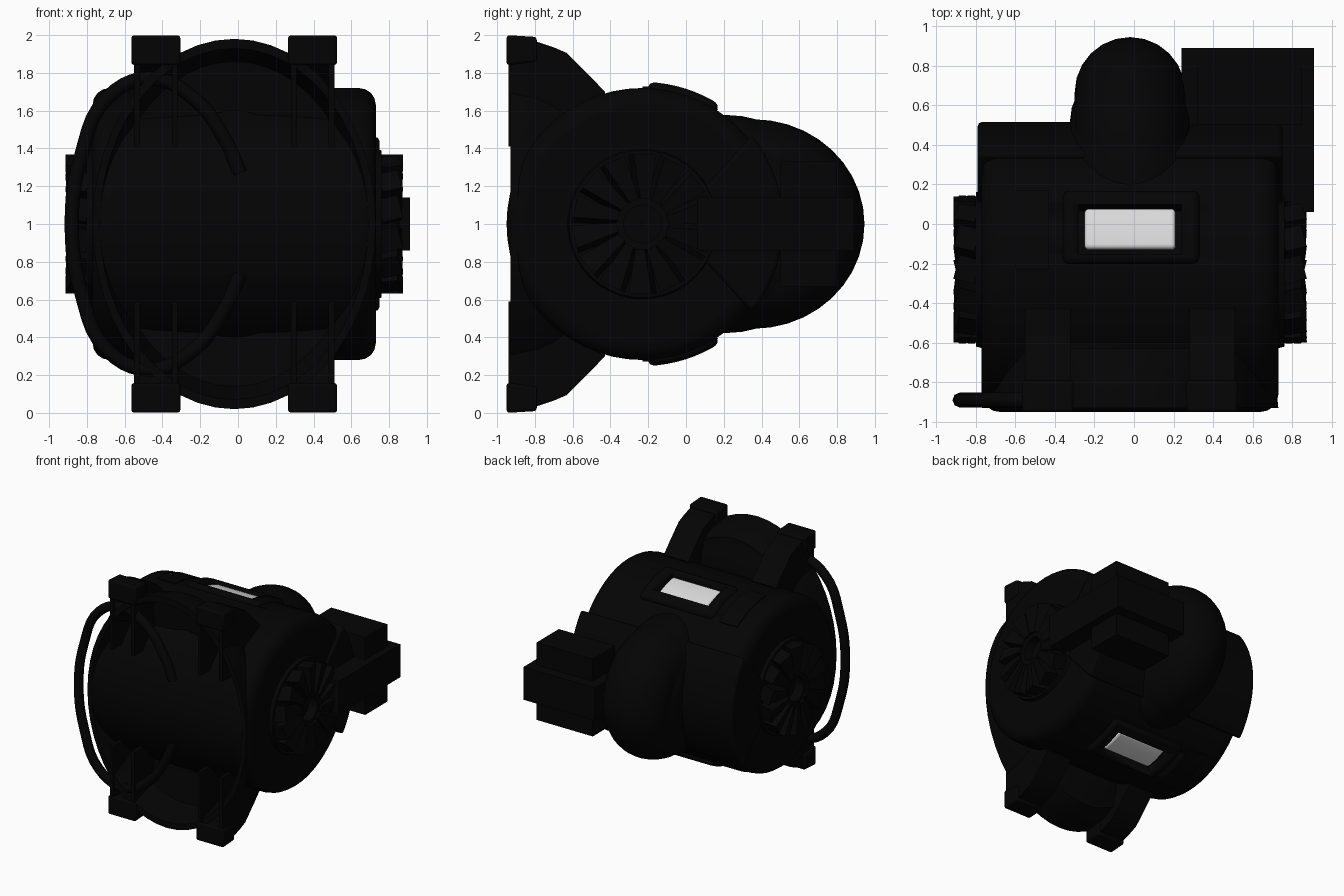
import bpy, bmesh, math
from mathutils import Matrix, Vector

if "Cube" in bpy.data.objects:
    bpy.data.objects.remove(bpy.data.objects["Cube"])

CX, CY, CZ = -0.02, -0.23, 1.0   # main drum axis


def make_mat(name, v):
    m = bpy.data.materials.new(name)
    m.diffuse_color = (v, v, v, 1)
    m.use_nodes = True
    m.node_tree.nodes["Principled BSDF"].inputs["Base Color"].default_value = m.diffuse_color
    return m


BLACK = make_mat("black", 0.0012)
WHITE = make_mat("white", 0.7)


def finish(name, bm, mat=BLACK, bevel=0.0, segs=2, smooth=True):
    bmesh.ops.recalc_face_normals(bm, faces=bm.faces)
    me = bpy.data.meshes.new(name)
    bm.to_mesh(me)
    bm.free()
    me.materials.append(mat)
    ob = bpy.data.objects.new(name, me)
    bpy.context.collection.objects.link(ob)
    if smooth:
        bpy.context.view_layer.objects.active = ob
        for o in bpy.context.selected_objects:
            o.select_set(False)
        ob.select_set(True)
        bpy.ops.object.shade_smooth_by_angle(angle=math.radians(35))
    if bevel:
        b = ob.modifiers.new("bevel", 'BEVEL')
        b.width, b.segments = bevel, segs
        b.limit_method, b.angle_limit = 'ANGLE', math.radians(40)
    return ob


def prism(name, profile, x0, x1, **kw):
    """Extrude a (y, z) outline along x."""
    bm = bmesh.new()
    a = [bm.verts.new((x0, y, z)) for y, z in profile]
    b = [bm.verts.new((x1, y, z)) for y, z in profile]
    bm.faces.new(a)
    bm.faces.new(b[::-1])
    n = len(a)
    for i in range(n):
        j = (i + 1) % n
        bm.faces.new((a[i], a[j], b[j], b[i]))
    return finish(name, bm, **kw)


def arc(r, a0, a1, n):
    return [(CY + r * math.cos(a0 + (a1 - a0) * i / n),
             CZ + r * math.sin(a0 + (a1 - a0) * i / n)) for i in range(n + 1)]


def arc_plate(name, x0, x1, y0, y1, r0, r1, s, **kw):
    """Curved plate on the drum, on the top (s=1) or the bottom (s=-1)."""
    a0, a1 = (s * math.acos((y - CY) / r1) for y in (y0, y1))
    return prism(name, arc(r1, a0, a1, 8) + arc(r0, a1, a0, 8), x0, x1, **kw)


def box(name, x, y, z, **kw):
    return prism(name, [(y[0], z[0]), (y[1], z[0]), (y[1], z[1]), (y[0], z[1])],
                 x[0], x[1], **kw)


def lathe(name, profile, place, n=40, **kw):
    """Revolve a closed (axial, radius) outline; place maps (axial, u, v) to a point."""
    bm = bmesh.new()
    rings = []
    for i in range(n):
        t = 2 * math.pi * i / n
        rings.append([bm.verts.new(place(a, r * math.cos(t), r * math.sin(t)))
                      for a, r in profile])
    k = len(profile)
    for i in range(n):
        p, q = rings[i], rings[(i + 1) % n]
        for j in range(k):
            bm.faces.new((p[j], p[(j + 1) % k], q[(j + 1) % k], q[j]))
    return finish(name, bm, **kw)


def cut_with(target, cutter):
    m = target.modifiers.new("slot", 'BOOLEAN')
    m.operation, m.object = 'DIFFERENCE', cutter


# main drum
drum = prism("drum", arc(0.72, 0, 2 * math.pi * 55 / 56, 55), CX - 0.75, CX + 0.75,
             bevel=0.09, segs=4)

# rear shell wrapped round the back of the drum
prism("rear_shell", [(0.05, 0.86), (0.05, 1.14)] + arc(0.745, 0.68, -0.68, 14),
      CX - 0.77, CX + 0.77, bevel=0.02)

# rear wheel dome and its collar
for name, cy, major, minor in (("rear_wheel", 0.355, 0.31, 0.28),
                               ("wheel_collar", 0.2, 0.31, 0.305)):
    prof = []
    for i in range(24):
        t = 2 * math.pi * i / 24
        prof.append((minor * math.sin(t), max(0.005, major + minor * math.cos(t))))
    lathe(name, prof, lambda a, u, v: (CX + a, cy + u, CZ + 0.94 * v))

# open dish behind the drum front, with a stepped back
lathe("dish", [(-0.93, 0.98), (-0.79, 0.962), (-0.7, 0.935), (-0.63, 0.9),
               (-0.63, 0.85), (-0.6, 0.8), (-0.6, 0.6), (-0.66, 0.6),
               (-0.69, 0.86), (-0.93, 0.93)],
      lambda a, u, v: (CX + 0.765 * u, a, CZ + v), n=48)

# parts repeated on the top and the bottom
for s, side in ((1, "top"), (-1, "bottom")):
    def flip(pts):
        return [(y, CZ + s * h) for y, h in pts]
    outer = [(-0.94, 0.98), (-0.79, 0.965), (-0.7, 0.935), (-0.63, 0.905),
             (-0.57, 0.845), (-0.5, 0.775), (-0.43, 0.7)]
    for sx, lr in ((-1, "left"), (1, "right")):
        c = CX + sx * 0.415
        # channel strap: curved band with two side walls, open to the front
        prism(f"{side}_{lr}_strap_band",
              flip(outer + [(y - 0.03, h - 0.07) for y, h in outer[:0:-1]]
                   + [(-0.94, 0.9)]),
              c - 0.115, c + 0.115)
        for wx in (-0.115, 0.085):
            prism(f"{side}_{lr}_strap_wall",
                  flip([(-0.94, 0.41)] + outer + [(-0.43, 0.55), (-0.78, 0.41)]),
                  c + wx, c + wx + 0.03)
        prism(f"{side}_{lr}_strap_end",
              flip([(-0.95, 0.84), (-0.95, 1.0), (-0.79, 0.99), (-0.79, 0.86)]),
              c - 0.13, c + 0.13, bevel=0.015)
    # raised light panel, with a slot cut through it into the drum
    panel = arc_plate(f"{side}_light_panel", -0.36, 0.33, -0.2, 0.18, 0.6, 0.752, s,
                      bevel=0.03)
    slot = arc_plate(f"{side}_slot_cutter", -0.28, 0.24, -0.15, 0.11, 0.68, 0.78, s)
    slot.hide_render = True
    slot.hide_set(True)
    cut_with(panel, slot)
    cut_with(drum, slot)
    arc_plate(f"{side}_light", -0.25, 0.21, -0.125, 0.083, 0.55, 0.722, s,
              mat=WHITE, bevel=0.035, segs=4)
    arc_plate(f"{side}_hatch", -0.6, -0.43, -0.23, 0.17, 0.65, 0.729, s)

# side vents with turbine blades
for sx, lr in ((-1, "left"), (1, "right")):
    def on_side(a, u, v):
        return (CX + sx * a, CY + u, CZ + v)
    lathe(f"{lr}_vent_base", [(0.7, 0.01), (0.7, 0.41), (0.78, 0.39), (0.78, 0.01)],
          on_side)
    lathe(f"{lr}_vent_hub", [(0.75, 0.1), (0.75, 0.17), (0.86, 0.14), (0.86, 0.1)],
          on_side)
    bm = bmesh.new()
    for i in range(14):
        m = (Matrix.Translation((CX + sx * 0.825, CY, CZ))
             @ Matrix.Rotation(2 * math.pi * i / 14, 4, 'X')
             @ Matrix.Translation((0, 0, 0.25))
             @ Matrix.Rotation(sx * 0.25, 4, 'Z'))
        made = bmesh.ops.create_cube(bm, size=1)["verts"]
        for v in made:
            wide = 0.125 if v.co.z > 0 else 0.05
            v.co = m @ Vector((v.co.x * 0.11, v.co.y * wide, v.co.z * 0.235))
    finish(f"{lr}_vent_blades", bm, smooth=False)

# side arm and rear box
box("side_arm", (0.70, 0.91), (0.06, 0.89), (0.86, 1.14))
box("rear_plate", (0.24, 0.91), (0.45, 0.89), (0.86, 1.14))
box("rear_box", (0.32, 0.85), (0.5, 0.8), (0.67, 1.33))

# looped hose on the left
half = [(0.01, 0.27), (-0.07, 0.45), (-0.24, 0.67), (-0.46, 0.77), (-0.69, 0.67),
        (-0.83, 0.36)]
path = [(x, 1 + h) for x, h in half] + [(-0.88, 1.0)] + \
       [(x, 1 - h) for x, h in half[::-1]]
cu = bpy.data.curves.new("hose", 'CURVE')
cu.dimensions = '3D'
cu.bevel_depth, cu.bevel_resolution, cu.resolution_u = 0.038, 2, 5
cu.use_fill_caps = True
sp = cu.splines.new('BEZIER')
sp.bezier_points.add(len(path) - 1)
for bp, (x, z) in zip(sp.bezier_points, path):
    bp.co = (x, -0.89, z)
    bp.handle_left_type = bp.handle_right_type = 'AUTO'
cu.materials.append(BLACK)
hose = bpy.data.objects.new("hose", cu)
bpy.context.collection.objects.link(hose)
